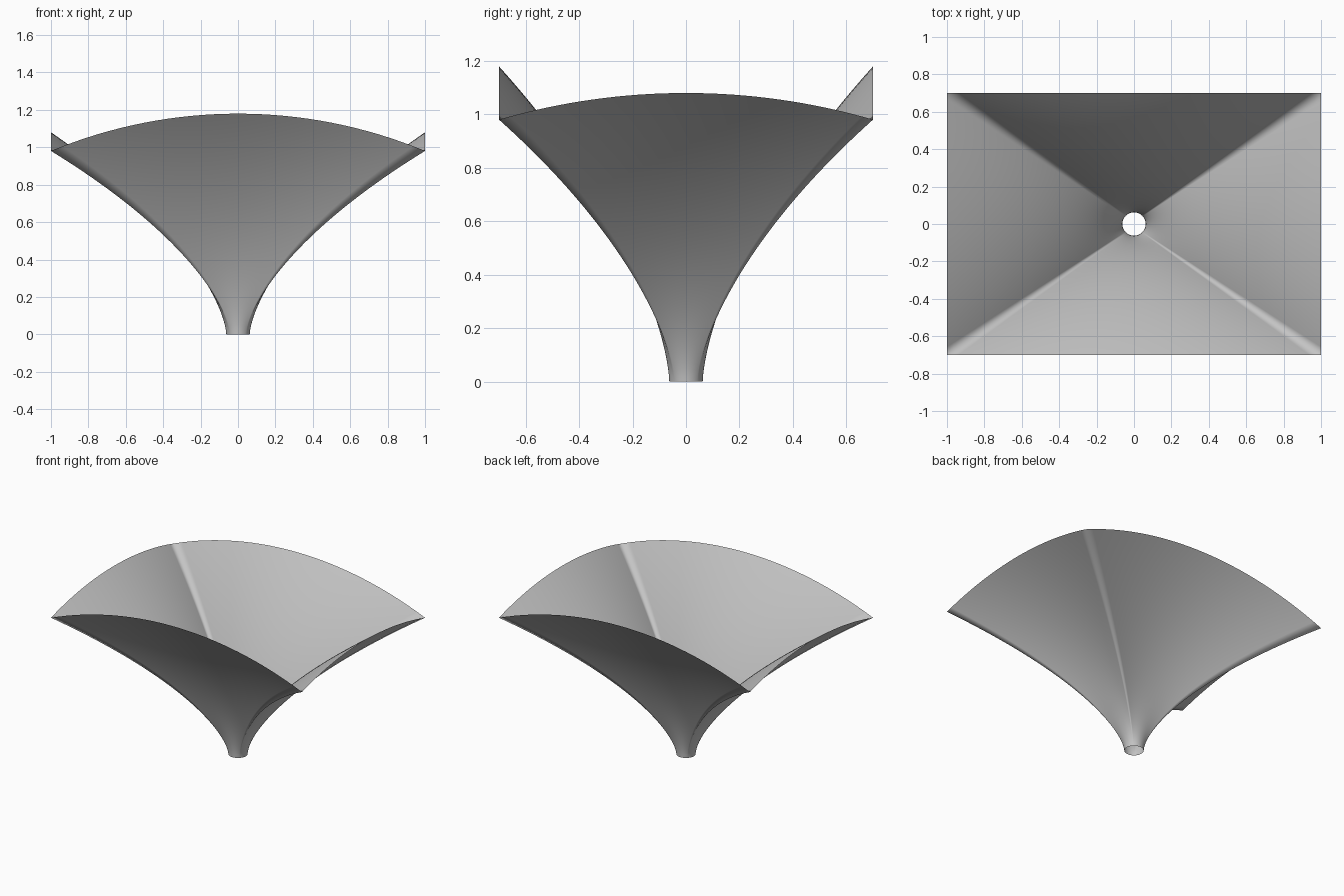
import bpy, bmesh, math

cube = bpy.data.objects.get("Cube")
if cube:
    bpy.data.objects.remove(cube, do_unlink=True)

HALF_X, HALF_Y = 1.0, 0.7      # half size of the rectangular mouth
THROAT = 0.0625                # radius of the round throat
SEG, RINGS = 32, 48            # segments per wall, rings along the length


def rim_height(x, y):
    """The mouth edge lies on a shallow sphere."""
    radius = 2.7
    drop = math.sqrt(radius ** 2 - HALF_Y ** 2)
    return 1.18 + math.sqrt(radius ** 2 - x * x - y * y) - drop


def horn_point(wall, u, t):
    """Blend a throat point into its mouth point; u runs -1..1 on a wall."""
    turn = wall * math.pi / 2
    c, s = round(math.cos(turn)), round(math.sin(turn))
    a = turn + u * math.pi / 4
    mx, my = HALF_X * (c - s * u), HALF_Y * (s + c * u)
    flare = t ** (1.55 + 0.12 * t)
    x = THROAT * math.cos(a) * (1 - flare) + mx * flare
    y = THROAT * math.sin(a) * (1 - flare) + my * flare
    return x, y, rim_height(mx, my) * t


# Open horn shell, from throat to mouth
bm = bmesh.new()
rings = []
for i in range(RINGS + 1):
    t = i / RINGS
    rings.append([bm.verts.new(horn_point(w, 2 * k / SEG - 1, t))
                  for w in range(4) for k in range(SEG)])
for low, high in zip(rings, rings[1:]):
    n = len(low)
    for k in range(n):
        j = (k + 1) % n
        bm.faces.new((low[k], low[j], high[j], high[k])).smooth = True

mesh = bpy.data.meshes.new("horn_shell")
bm.to_mesh(mesh)
bm.free()
horn = bpy.data.objects.new("horn_shell", mesh)
bpy.context.collection.objects.link(horn)

# Plain grey finish
grey = bpy.data.materials.new("light_grey")
grey.use_nodes = True
color = (0.55, 0.55, 0.55, 1)
grey.diffuse_color = color
grey.node_tree.nodes["Principled BSDF"].inputs["Base Color"].default_value = color
mesh.materials.append(grey)
